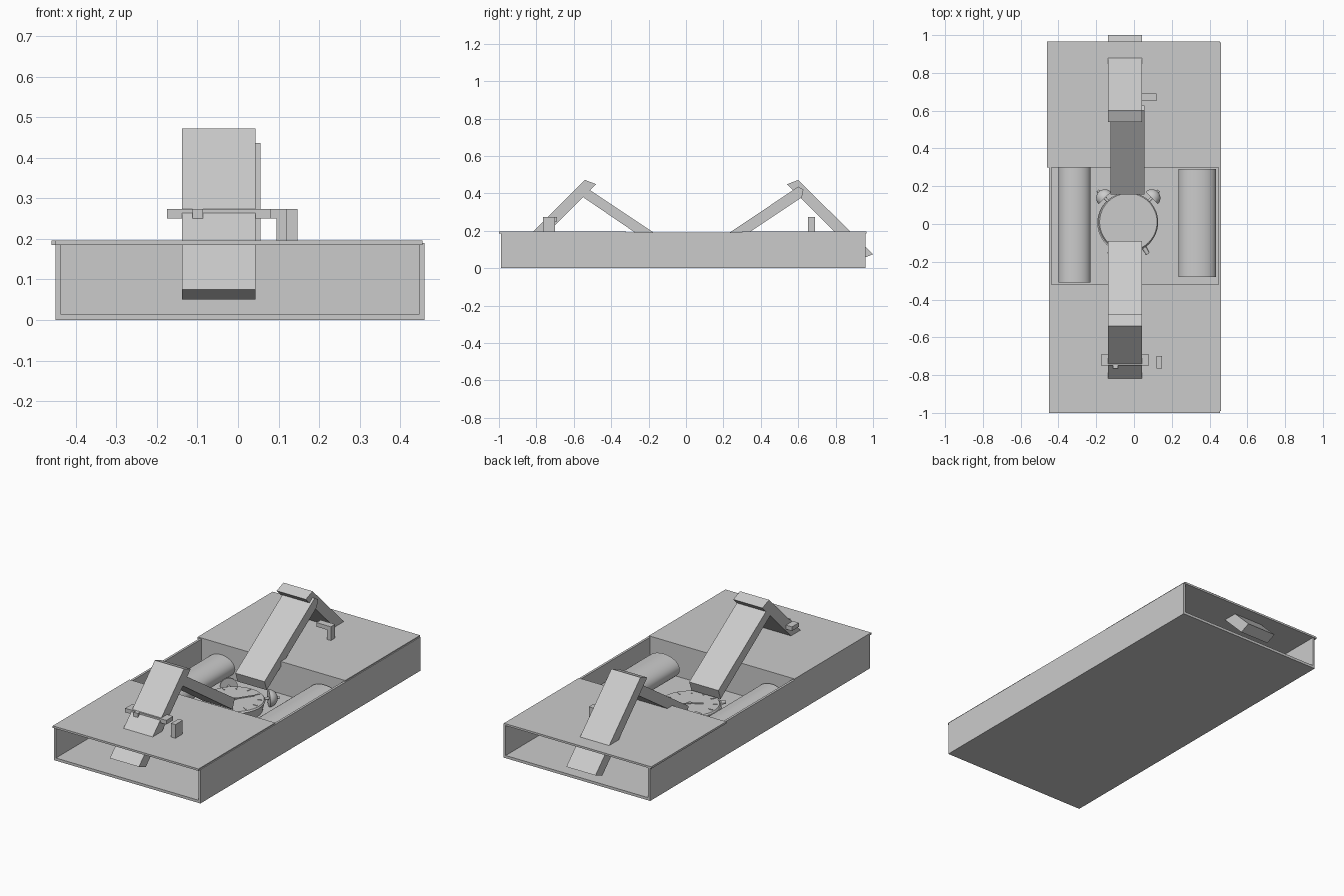
import bpy, bmesh, math
from mathutils import Vector, Matrix

cube = bpy.data.objects.get("Cube")
if cube:
    bpy.data.objects.remove(cube, do_unlink=True)

grey = bpy.data.materials.new("plain_grey")
grey.use_nodes = True
tone = (0.6, 0.6, 0.6, 1)
grey.diffuse_color = tone
grey.node_tree.nodes["Principled BSDF"].inputs["Base Color"].default_value = tone


def finish(name, bm, smooth=False):
    bmesh.ops.recalc_face_normals(bm, faces=bm.faces)
    mesh = bpy.data.meshes.new(name)
    bm.to_mesh(mesh)
    bm.free()
    mesh.materials.append(grey)
    obj = bpy.data.objects.new(name, mesh)
    bpy.context.collection.objects.link(obj)
    if smooth:
        bpy.ops.object.select_all(action='DESELECT')
        obj.select_set(True)
        bpy.context.view_layer.objects.active = obj
        bpy.ops.object.shade_smooth_by_angle(angle=math.radians(35))
    return obj


def box(name, x, y, z, turn=None):
    """Box from (min, max) ranges, optionally turned by a matrix."""
    bm = bmesh.new()
    bmesh.ops.create_cube(bm, size=1)
    size = Vector((r[1] - r[0] for r in (x, y, z)))
    centre = Vector((sum(r) / 2 for r in (x, y, z)))
    bm.transform(Matrix.Translation(centre) @ Matrix.Diagonal(size).to_4x4())
    if turn:
        bm.transform(turn)
    return finish(name, bm)


def beam(name, x, profile):
    """Side profile in y and z, extruded across x."""
    bm = bmesh.new()
    face = bm.faces.new([bm.verts.new((x[0], y, z)) for y, z in profile])
    moved = bmesh.ops.extrude_face_region(bm, geom=[face])["geom"]
    bmesh.ops.translate(bm, vec=(x[1] - x[0], 0, 0),
                        verts=[v for v in moved if isinstance(v, bmesh.types.BMVert)])
    return finish(name, bm)


def drum(name, r1, r2, depth, matrix, segments=48):
    bm = bmesh.new()
    bmesh.ops.create_cone(bm, cap_ends=True, segments=segments,
                          radius1=r1, radius2=r2, depth=depth, matrix=matrix)
    return finish(name, bm, True)


# Open-ended case
box("floor", (-.45, .46), (-.99, .96), (0, .015))
box("right_wall", (-.45, -.437), (-.99, .96), (.015, .19))
box("left_wall", (.447, .46), (-.99, .96), (.015, .19))
box("front_lid", (-.45, .455), (-1, -.32), (.185, .196))
box("back_lid", (-.46, .455), (.30, .965), (.185, .196))
box("front_partition", (-.437, .447), (-.332, -.32), (.015, .185))
box("back_partition", (-.437, .447), (.30, .312), (.015, .185))

# Crossed beams over each end
beam("front_outer_beam", (-.138, .043),
     [(-.54, .472), (-.48, .449), (-.88, .05), (-.94, .075)])
beam("front_inner_beam", (-.138, .043),
     [(-.532, .43), (-.09, .135), (-.11, .08), (-.55, .38)])
beam("back_outer_beam", (-.138, .043),
     [(.60, .472), (.54, .449), (.94, .05), (1, .075)])
beam("back_inner_beam", (-.125, .056),
     [(.60, .436), (.155, .138), (.175, .083), (.62, .38), (.628, .42)])

# Latches beside the beams
box("front_latch_bar", (-.175, .08), (-.75, -.69), (.25, .273))
box("front_latch_pin", (-.112, -.086), (-.765, -.74), (.25, .273))
box("front_latch_post", (.12, .147), (-.765, -.70), (.196, .273))
box("back_latch_bar", (.03, .12), (.652, .69), (.25, .273))
box("back_latch_post", (.095, .12), (.652, .69), (.196, .273))

# Flattened rolls along both sides
for name, x, y, width, half_height in (("right_roll", -.315, (-.31, .30), .085, .06),
                                       ("left_roll", .335, (-.28, .29), .1, .064)):
    place = (Matrix.Translation((x, sum(y) / 2, .015 + half_height))
             @ Matrix.Diagonal((width, 1, half_height, 1))
             @ Matrix.Rotation(math.pi / 2, 4, 'X'))
    drum(name, 1, 1, y[1] - y[0], place)

# Alarm clock lying on its back
clock = Matrix.Translation((-.03, .01, 0))
drum("clock_body", .15, .16, .05, clock @ Matrix.Translation((-.004, -.004, .04)))
drum("clock_face", .158, .152, .008, clock @ Matrix.Translation((0, 0, .069)))
for i in range(12):
    turn = clock @ Matrix.Rotation(i * math.tau / 12, 4, 'Z')
    box(f"hour_mark_{i + 1}", (-.003, .003), (.118, .142), (.072, .076), turn)
for name, angle, length in (("hour_hand", 2.1, .07), ("minute_hand", -.6, .11)):
    turn = clock @ Matrix.Rotation(angle, 4, 'Z')
    box(name, (-.004, .004), (-.015, length), (.072, .077), turn)
drum("hand_hub", .009, .009, .008, clock @ Matrix.Translation((0, 0, .075)), 16)

# Bells and feet mirrored on the clock rim
for side, label in ((-1, "right"), (1, "left")):
    outward = Vector((side * .7, .72, 0)).normalized()
    aim = outward.to_track_quat('Z', 'Y').to_matrix().to_4x4()
    bm = bmesh.new()
    bmesh.ops.create_uvsphere(bm, u_segments=24, v_segments=12, radius=.046)
    bmesh.ops.bisect_plane(bm, geom=bm.verts[:] + bm.edges[:] + bm.faces[:],
                           plane_co=(0, 0, 0), plane_no=(0, 0, 1), clear_inner=True)
    bmesh.ops.holes_fill(bm, edges=[e for e in bm.edges if e.is_boundary])
    bm.transform(clock @ Matrix.Translation(outward * .178 + Vector((0, 0, .062))) @ aim)
    finish(label + "_bell", bm, True)
    drum(label + "_bell_stem", .008, .008, .09,
         clock @ Matrix.Translation(outward * .188 + Vector((0, 0, .062))) @ aim, 12)
    foot = Vector((side * .095, -.155, 0)).normalized()
    aim = foot.to_track_quat('Z', 'Y').to_matrix().to_4x4()
    drum(label + "_foot", .014, .01, .05,
         clock @ Matrix.Translation(foot * .173 + Vector((0, 0, .045))) @ aim, 12)
